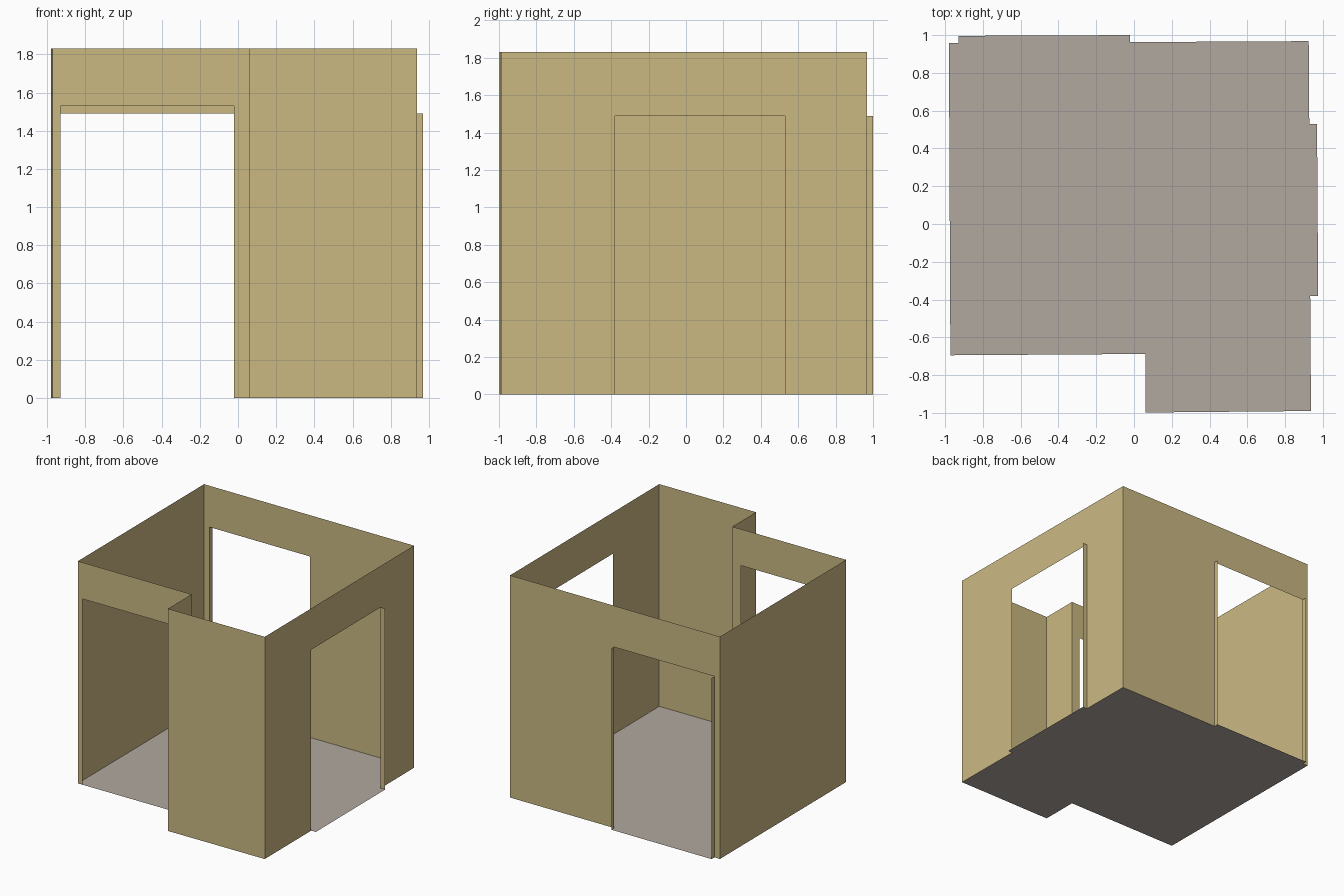
import bpy
import bmesh
from mathutils import Vector

if "Cube" in bpy.data.objects:
    bpy.data.objects.remove(bpy.data.objects["Cube"])

HEIGHT = 1.83
DOOR = 1.49


def material(name, rgb):
    m = bpy.data.materials.new(name)
    m.diffuse_color = (*rgb, 1)
    m.use_nodes = True
    m.node_tree.nodes["Principled BSDF"].inputs["Base Color"].default_value = m.diffuse_color
    return m


WALL = material("tan wall", (0.597, 0.485, 0.226))
FLOOR = material("warm grey floor", (0.440, 0.395, 0.350))


def make_object(name, polygons, mat):
    """Thin-sheet object from a few polygons, with shared edges welded."""
    bm = bmesh.new()
    for poly in polygons:
        bm.faces.new([bm.verts.new(p) for p in poly])
    bmesh.ops.remove_doubles(bm, verts=bm.verts, dist=1e-5)
    mesh = bpy.data.meshes.new(name)
    bm.to_mesh(mesh)
    bm.free()
    mesh.materials.append(mat)
    obj = bpy.data.objects.new(name, mesh)
    bpy.context.collection.objects.link(obj)


def wall(name, a, b, opening=None, top=HEIGHT):
    """Upright sheet from a to b; opening = (start, end, height) along it."""
    a, b = Vector(a), Vector(b)
    length = (b - a).length

    def panel(s, e, z0, z1):
        p, q = a.lerp(b, s / length), a.lerp(b, e / length)
        return [(*p, z0), (*q, z0), (*q, z1), (*p, z1)]

    if opening:
        s, e, h = opening
        panels = [panel(0, s, 0, h), panel(0, s, h, top), panel(s, e, h, top),
                  panel(e, length, h, top), panel(e, length, 0, h)]
    else:
        panels = [panel(0, length, 0, top)]
    make_object(name, panels, WALL)


# Room corners, counter-clockwise so the walls face outward
front_left, inner_corner = (-0.972, -0.695), (0.06, -0.688)
bay_left, bay_right = (0.06, -0.998), (0.937, -0.99)
back_right, back_left = (0.925, 0.968), (-0.98, 0.958)

wall("front_wall", front_left, inner_corner, (0.042, 0.952, 1.53))
wall("bay_side_wall", inner_corner, bay_left)
wall("bay_front_wall", bay_left, bay_right)
wall("right_wall", bay_right, back_right, (0.61, 1.52, DOOR))
wall("back_wall", back_right, back_left, (0.945, 1.855, DOOR))
wall("left_wall", back_left, front_left)

# Door jambs standing proud of the walls
wall("right_door_jamb", (0.928, 0.53), (0.969, 0.53), top=DOOR)
wall("back_door_jamb_right", (-0.02, 0.963), (-0.02, 1.0), top=DOOR)
wall("back_door_jamb_left", (-0.93, 0.996), (-0.93, 0.958), top=DOOR)

# Floor reaches out into the two doorways
outline = [front_left, inner_corner, bay_left, bay_right,
           (0.933, -0.38), (0.975, -0.38), (0.969, 0.53), (0.928, 0.53),
           back_right, (-0.02, 0.963), (-0.02, 1.0),
           (-0.93, 0.996), (-0.93, 0.958), back_left]
make_object("floor", [[(x, y, 0) for x, y in outline]], FLOOR)
